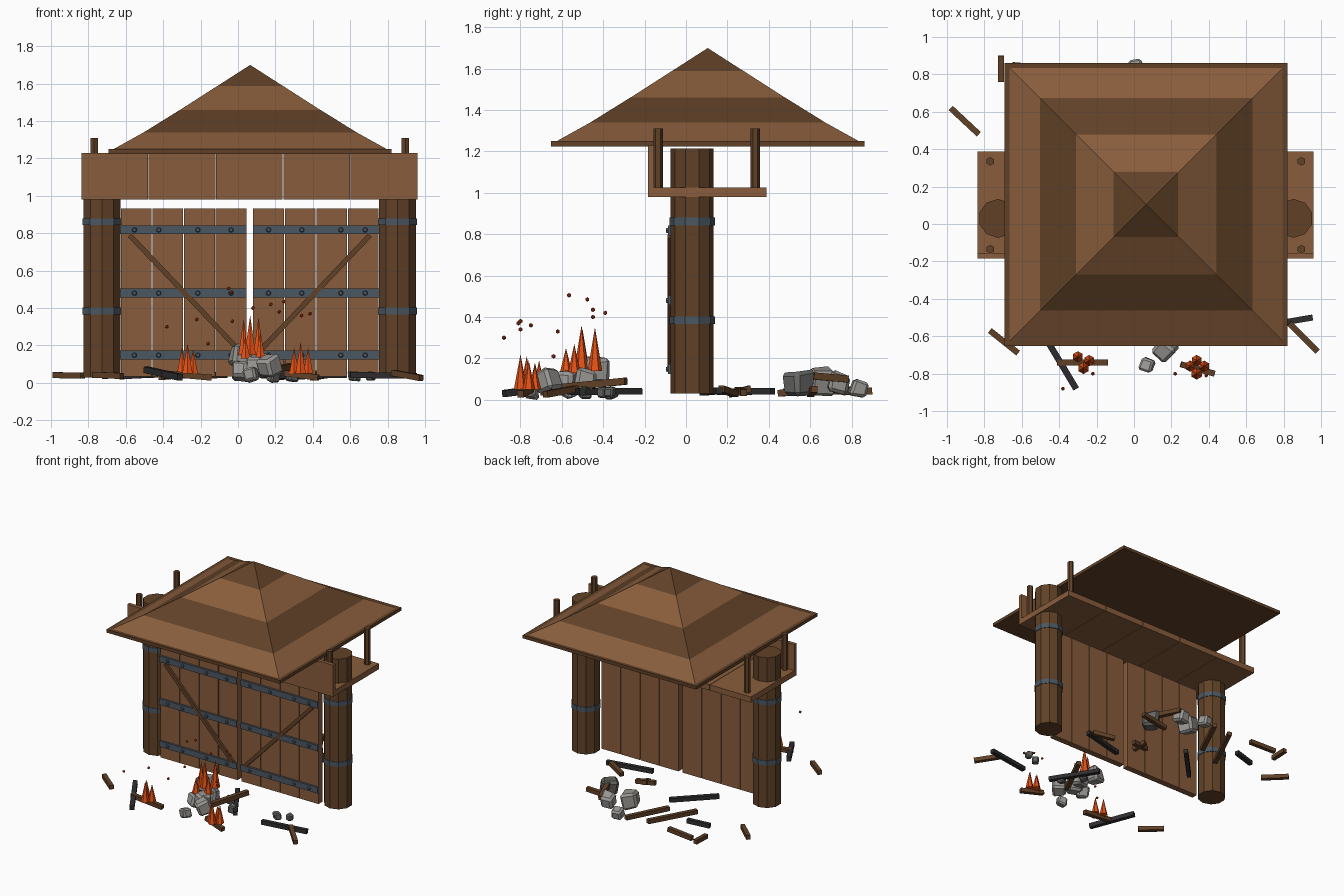
import bpy, bmesh, math, random
from mathutils import Vector, Matrix

random.seed(4)
if "Cube" in bpy.data.objects:
    bpy.data.objects.remove(bpy.data.objects["Cube"])


def material(name, *rgb):
    m = bpy.data.materials.new(name)
    m.use_nodes = True
    m.diffuse_color = (*rgb, 1)
    m.node_tree.nodes["Principled BSDF"].inputs["Base Color"].default_value = (*rgb, 1)
    return m


PLANK = material("plank_wood", .25, .11, .045)
DARK = material("dark_wood", .12, .053, .02)
STEEL = material("iron", .07, .095, .12)
FLAME = material("flame_orange", .8, .085, .008)
SPARK = material("ember_red", .5, .045, .008)
STONE = material("pale_stone", .33, .32, .3)
SLATE = material("grey_stone", .13, .13, .125)
CHAR = material("charred_wood", .028, .026, .028)


def finish(name, mat, bm, place):
    mesh = bpy.data.meshes.new(name)
    bm.to_mesh(mesh)
    bm.free()
    mesh.materials.append(mat)
    ob = bpy.data.objects.new(name, mesh)
    ob.matrix_world = place
    bpy.context.collection.objects.link(ob)
    return ob


def box(name, mat, x, y, z):
    """Box from three (low, high) ranges."""
    bm = bmesh.new()
    bmesh.ops.create_cube(bm, size=1)
    bmesh.ops.scale(bm, vec=[b - a for a, b in (x, y, z)], verts=bm.verts)
    return finish(name, mat, bm, Matrix.Translation([(a + b) / 2 for a, b in (x, y, z)]))


def beam(name, mat, p, q, w, h):
    """Square timber running from p to q."""
    p, q = Vector(p), Vector(q)
    bm = bmesh.new()
    bmesh.ops.create_cube(bm, size=1)
    bmesh.ops.scale(bm, vec=(w, h, (q - p).length), verts=bm.verts)
    turn = (q - p).to_track_quat('Z', 'Y').to_matrix().to_4x4()
    return finish(name, mat, bm, Matrix.Translation((p + q) / 2) @ turn)


def cone(name, mat, base, r1, r2, h, sides, turn=Matrix()):
    """Cylinder, cone or frustum standing on its base point."""
    bm = bmesh.new()
    bmesh.ops.create_cone(bm, cap_ends=True, segments=sides, radius1=r1, radius2=r2, depth=h)
    bmesh.ops.translate(bm, vec=(0, 0, h / 2), verts=bm.verts)
    return finish(name, mat, bm, Matrix.Translation(base) @ turn)


def rock(name, mat, x, y, z, size):
    """Chipped, irregular block."""
    bm = bmesh.new()
    bmesh.ops.create_cube(bm, size=size)
    for v in bm.verts:
        v.co *= random.uniform(.85, 1.2)
    bmesh.ops.bevel(bm, geom=bm.edges[:], offset=size * .16, segments=1, affect='EDGES')
    turn = Matrix.Rotation(random.uniform(0, 3), 4, 'Z') @ Matrix.Rotation(random.uniform(-.4, .4), 4, 'X')
    return finish(name, mat, bm, Matrix.Translation((x, y, z)) @ turn)


MID = .063          # centre line of the gate
QUARTER = Matrix.Rotation(math.pi / 4, 4, 'Z')
FORWARD = Matrix.Rotation(math.pi / 2, 4, 'X')

# Gate: posts, iron bands, doors, straps, rivets and braces, one set per side
for side, s in (("right", -1), ("left", 1)):
    def mx(d):
        return MID + s * d

    def span(a, b):
        return tuple(sorted((mx(a), mx(b))))

    post = (mx(.79), .03)
    cone(side + "_post", DARK, (*post, .03), .104, .104, 1.185, 10)
    for z in (.366, .843):
        cone(side + "_post_band", STEEL, (*post, z), .109, .109, .037, 10)
    for i in range(4):
        a = .018 + i * .169
        box(side + "_door_plank", PLANK, span(a, a + .164), (-.07, -.022), (.035, .933))
    for z in (.125, .457, .795):
        box(side + "_door_strap", STEEL, span(.018, .693), (-.086, -.07), (z, z + .047))
        for d in (.1, .278, .487, .617):
            cone(side + "_rivet", STEEL, (mx(d), -.085, z + .023), .014, .01, .012, 8, FORWARD)
    beam(side + "_door_brace", DARK, (mx(.643), -.08, .79), (mx(.053), -.08, .17), .018, .027)
    # Rail stakes on the walkway
    for y in (-.135, .335):
        cone(side + "_rail_stake", DARK, (mx(.832), y, 1.02), .023, .023, .29, 6)

# Walkway floor and front parapet in five boards each
for i in range(5):
    x = -.838 + i * .36
    box("walkway_board", PLANK, (x, x + .357), (-.175, .388), (.98, 1.025))
    box("parapet_board", PLANK, (x, x + .357), (-.184, -.155), (.98, 1.23))

# Stepped roof: thin eave slab and four tiers (bottom half-width, top half-width, z, height)
for name, mat, low, high, z, h in (
        ("roof_eave", DARK, .757, .757, 1.225, .025),
        ("roof_lower_tier", PLANK, .73, .55, 1.25, .1),
        ("roof_middle_tier", DARK, .568, .375, 1.34, .12),
        ("roof_upper_tier", PLANK, .385, .175, 1.453, .135),
        ("roof_peak", DARK, .182, 0, 1.583, .117)):
    cone(name, mat, (MID + .002, .105, z), low * math.sqrt(2), high * math.sqrt(2), h, 4, QUARTER)

# Scattered timber, charred first (ends in plan)
charred = [(.58, .16, .23, .08), (-.15, .42, -.4, .16), (-.46, .64, -.63, .6),
           (.6, -.56, .955, -.5), (.15, -.22, .36, -.55)]
brown = [(.09, .25, .24, .28), (.15, .31, .18, .21), (.54, .17, .39, .24), (.43, .62, .2, .6),
         (-.07, .85, -.22, .53), (-.24, .82, -.41, .45), (-.43, .83, -.65, .85),
         (-.71, .9, -.71, .76), (-.98, .62, -.83, .48), (-.77, -.57, -.62, -.69),
         (.83, -.53, .98, -.68), (-.41, -.74, -.14, -.74), (.25, -.75, .43, -.8)]
for name, mat, sticks in (("charred_stick", CHAR, charred), ("broken_stick", DARK, brown)):
    for a, b, c, d in sticks:
        tilt = random.uniform(0, .015)
        beam(name, mat, (a, b, .04 + tilt), (c, d, .04 - tilt), .032, .032)
beam("charred_stick", CHAR, (-.49, -.58, .07), (-.31, -.88, .03), .034, .034)
beam("leaning_stick", DARK, (.15, -.6, .06), (.29, -.29, .09), .034, .034)
beam("leaning_stick", DARK, (.2, .78, .1), (.28, .56, .12), .034, .034)

# Rubble piles
for x, y, z, size in ((.02, -.44, .15, .11), (.1, -.58, .09, .1), (.16, -.67, .09, .1),
                      (.07, -.755, .045, .07), (.11, -.49, .1, .1), (.02, -.57, .06, .09),
                      (.02, .65, .09, .11), (.16, .74, .08, .1), (.01, .84, .055, .08)):
    rock("rubble", STONE, x, y, z, size)
rock("dark_rubble", SLATE, .29, .54, .075, .12)
for x, y in ((.62, -.4), (.71, -.37), (.19, -.36), (.29, -.49)):
    rock("small_rubble", SLATE, x, y, .035, .05)

# Three fires: clusters of flame cones
for x, y, z, r, h in ((-.3, -.71, .05, .03, .14), (-.27, -.77, .05, .032, .16), (-.24, -.73, .05, .03, .13),
                      (.3, -.76, .05, .03, .14), (.335, -.8, .05, .032, .17), (.375, -.76, .05, .03, .14),
                      (.335, -.73, .05, .03, .12), (.03, -.5, .15, .032, .19), (.065, -.505, .15, .035, .21),
                      (.11, -.44, .14, .035, .21), (.04, -.58, .13, .03, .12), (.12, -.54, .13, .03, .14)):
    cone("flame", FLAME, (x, y, z), r, 0, h, 6)

# Floating embers
for x, y, z in ((-.05, -.565, .505), (-.035, -.477, .485), (-.22, -.8, .34), (-.38, -.88, .3),
                (.175, -.39, .42), (.245, -.45, .435), (.34, -.75, .36), (.385, -.81, .37),
                (-.03, -.62, .33), (-.16, -.64, .21), (.22, -.8, .38), (.08, -.45, .4)):
    bm = bmesh.new()
    bmesh.ops.create_icosphere(bm, subdivisions=1, radius=.011)
    finish("ember", SPARK, bm, Matrix.Translation((x, y, z)))
